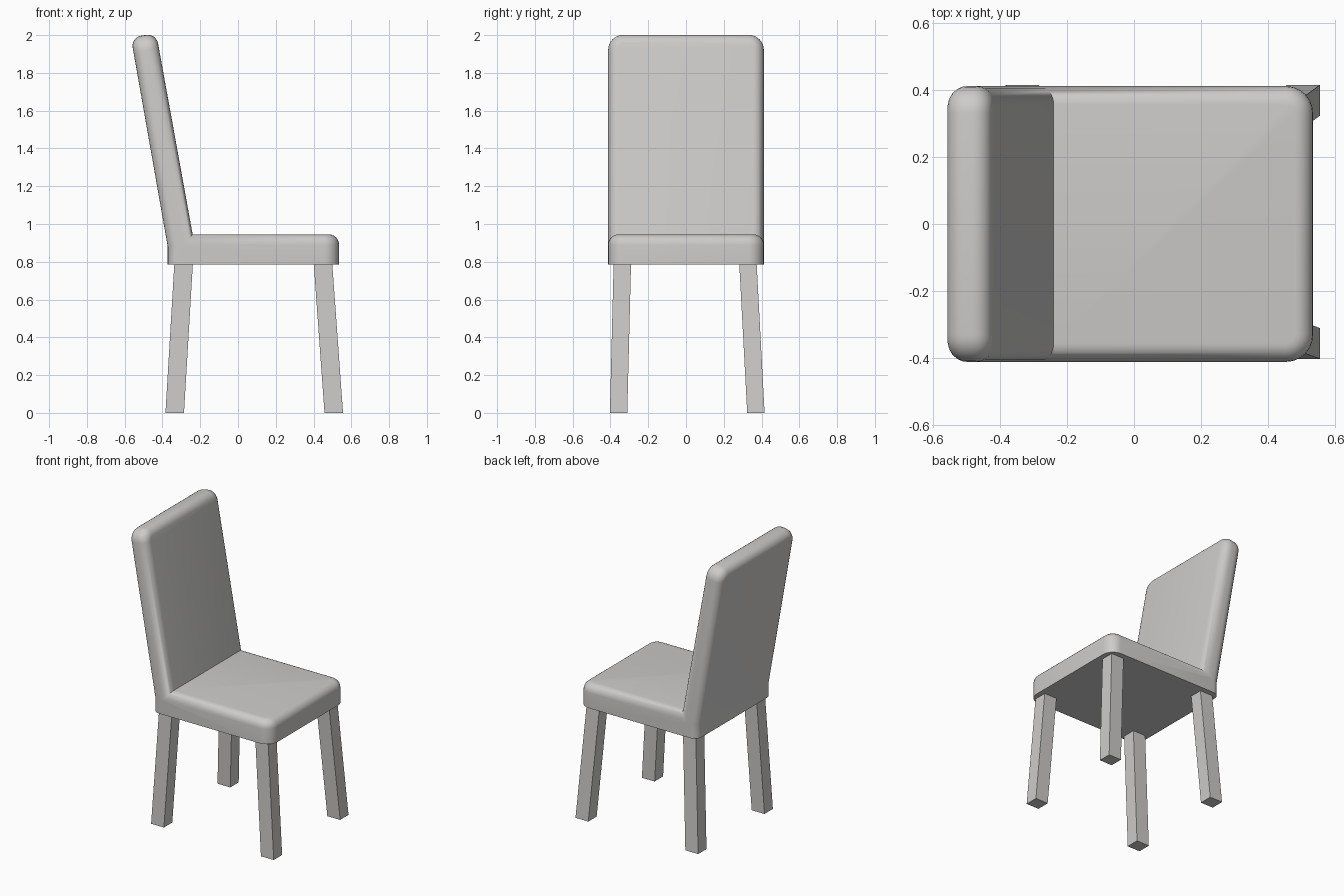
import bpy
import bmesh

if "Cube" in bpy.data.objects:
    bpy.data.objects.remove(bpy.data.objects["Cube"])

grey = bpy.data.materials.new("light warm grey")
grey.diffuse_color = (0.61, 0.60, 0.59, 1)
grey.use_nodes = True
grey.node_tree.nodes["Principled BSDF"].inputs["Base Color"].default_value = grey.diffuse_color


def add_object(name, bm):
    bmesh.ops.recalc_face_normals(bm, faces=bm.faces)
    mesh = bpy.data.meshes.new(name)
    bm.to_mesh(mesh)
    bm.free()
    mesh.materials.append(grey)
    obj = bpy.data.objects.new(name, mesh)
    bpy.context.collection.objects.link(obj)
    return obj


# Seat and backrest: one L-shaped side profile (x, z) extruded across the width
HALF_W = 0.412
BOTTOM = 0.785
profile = [(-0.372, BOTTOM), (0.535, BOTTOM), (0.535, 0.945), (-0.24, 0.945),
           (-0.433, 2.01), (-0.567, 1.988), (-0.372, 0.88)]
bm = bmesh.new()
tag = bm.faces.layers.int.new("padded")
rings = [[bm.verts.new((x, y, z)) for x, z in profile] for y in (-HALF_W, HALF_W)]
n = len(profile)
bm.faces.new(rings[0])
bm.faces.new(rings[1])
for i in range(n):
    j = (i + 1) % n
    wall = bm.faces.new((rings[0][i], rings[0][j], rings[1][j], rings[1][i]))
    # Tag the padded faces: seat top, backrest front, backrest rear, lower rear
    wall[tag] = int(i in (2, 3, 5, 6))
bmesh.ops.recalc_face_normals(bm, faces=bm.faces)

# Round the outer corners: front of the seat and top of the backrest
corners = [bm.edges.get((r[i], r[i + 1])) for r in rings for i in (1, 4)]
bmesh.ops.bevel(bm, geom=corners, offset=0.08, offset_type='OFFSET', segments=6,
                profile=0.5, affect='EDGES', clamp_overlap=True)
bm.normal_update()


# Soften the rim all round the padded faces, leaving the underside sharp
def padded(f):
    return f[tag] == 1 and abs(f.normal.y) < 0.01


rim = [e for e in bm.edges
       if sum(padded(f) for f in e.link_faces) == 1
       and max(v.co.z for v in e.verts) > BOTTOM + 0.01]
bmesh.ops.bevel(bm, geom=rim, offset=0.055, offset_type='OFFSET', segments=6,
                profile=0.5, affect='EDGES', clamp_overlap=True)
body = add_object("seat_and_backrest", bm)
bpy.context.view_layer.objects.active = body
body.select_set(True)
bpy.ops.object.shade_smooth_by_angle(angle=0.9)
body.select_set(False)


# Legs: square posts that splay outwards towards the floor
def leg(name, x_top, x_floor, y_top, y_floor):
    bm = bmesh.new()
    bmesh.ops.create_cube(bm, size=1)
    for v in bm.verts:
        top = v.co.z > 0
        x, y = (x_top, y_top) if top else (x_floor, y_floor)
        v.co = (x + v.co.x * 0.098, y + v.co.y * 0.092, 0.79 if top else 0)
    add_object(name, bm)


for side, y_top, y_floor in (("right", -0.337, -0.357), ("left", 0.328, 0.37)):
    leg("front_leg_" + side, 0.45, 0.507, y_top, y_floor)
    leg("back_leg_" + side, -0.288, -0.335, y_top, y_floor)
